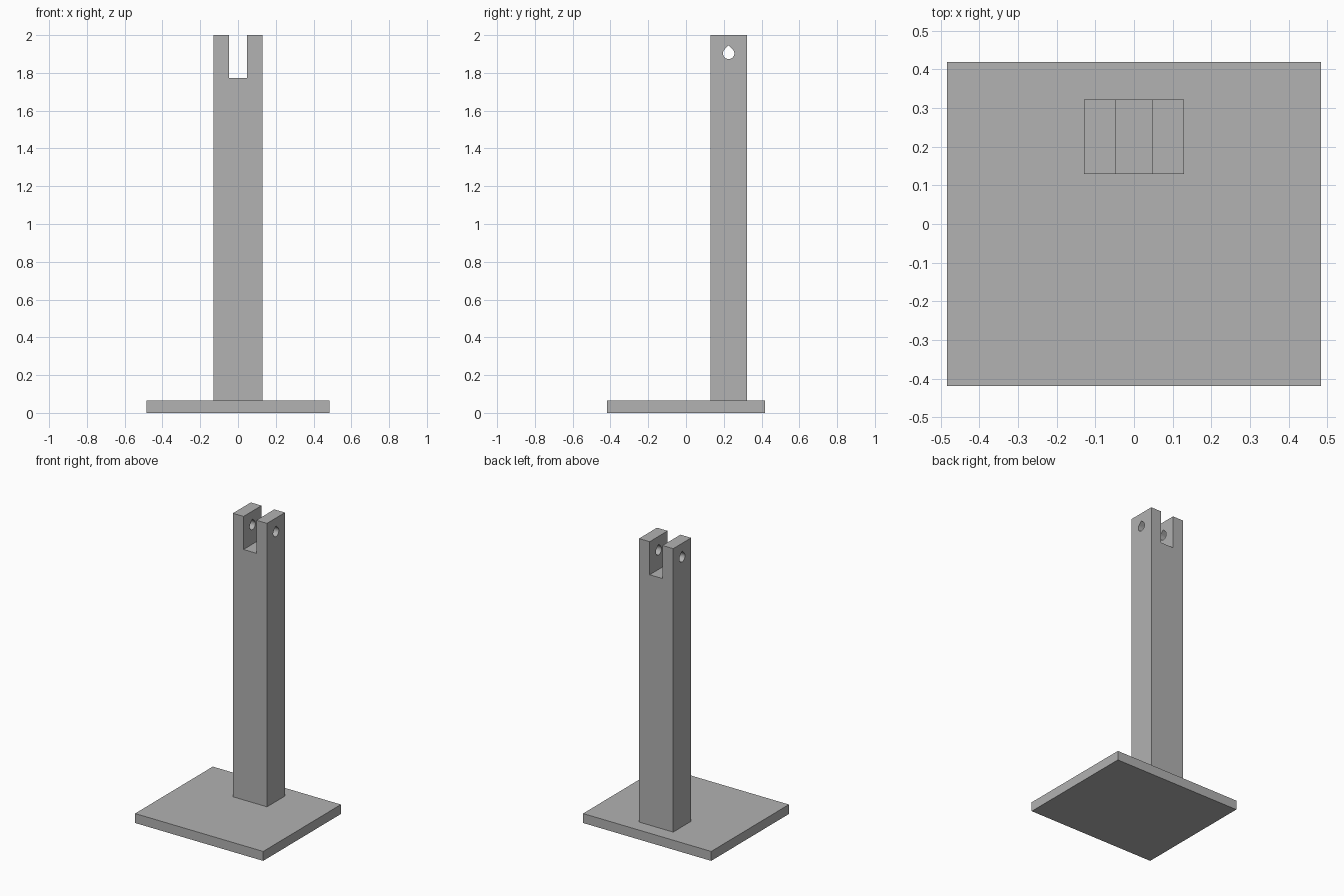
import bpy
import bmesh
import math

default = bpy.data.objects.get("Cube")
if default:
    bpy.data.objects.remove(default, do_unlink=True)

UNIT = 2 / 62  # the longest side spans 62 units

grey = bpy.data.materials.new("plain grey")
grey.use_nodes = True
grey.diffuse_color = (0.445, 0.445, 0.445, 1)
grey.node_tree.nodes["Principled BSDF"].inputs["Base Color"].default_value = grey.diffuse_color


def prism(name, outline, offset):
    """Extrude a planar outline by an offset vector, all in units."""
    bm = bmesh.new()
    face = bm.faces.new([bm.verts.new([c * UNIT for c in p]) for p in outline])
    moved = bmesh.ops.extrude_face_region(bm, geom=[face])["geom"]
    verts = [g for g in moved if isinstance(g, bmesh.types.BMVert)]
    bmesh.ops.translate(bm, verts=verts, vec=[c * UNIT for c in offset])
    bmesh.ops.recalc_face_normals(bm, faces=bm.faces)
    mesh = bpy.data.meshes.new(name)
    bm.to_mesh(mesh)
    bm.free()
    mesh.materials.append(grey)
    obj = bpy.data.objects.new(name, mesh)
    bpy.context.collection.objects.link(obj)
    return obj


# Base plate
w, d = 15, 13
prism("base_plate", [(-w, -d, 0), (w, -d, 0), (w, d, 0), (-w, d, 0)], (0, 0, 2))

# Upright post with a forked top
front, depth, top, floor = 4, 6, 62, 55
fork = [(-4, 2), (4, 2), (4, top), (1.5, top), (1.5, floor),
        (-1.5, floor), (-1.5, top), (-4, top)]
post = prism("forked_post", [(x, front, z) for x, z in fork], (0, depth, 0))

# Teardrop pin hole through both prongs, pointed at the top
radius, hole_y, hole_z, steps = 0.94, 7, 59, 18
drop = [(-6, hole_y, hole_z + radius * math.sqrt(2))]
for i in range(steps + 1):
    a = math.radians(135 + 270 * i / steps)
    drop.append((-6, hole_y + radius * math.cos(a), hole_z + radius * math.sin(a)))
cutter = prism("pin_hole_cutter", drop, (12, 0, 0))
cutter.hide_render = True

cut = post.modifiers.new("pin hole", "BOOLEAN")
cut.operation = "DIFFERENCE"
cut.solver = "EXACT"
cut.object = cutter
bpy.context.view_layer.objects.active = post
bpy.ops.object.modifier_apply(modifier=cut.name)
bpy.data.objects.remove(cutter, do_unlink=True)
